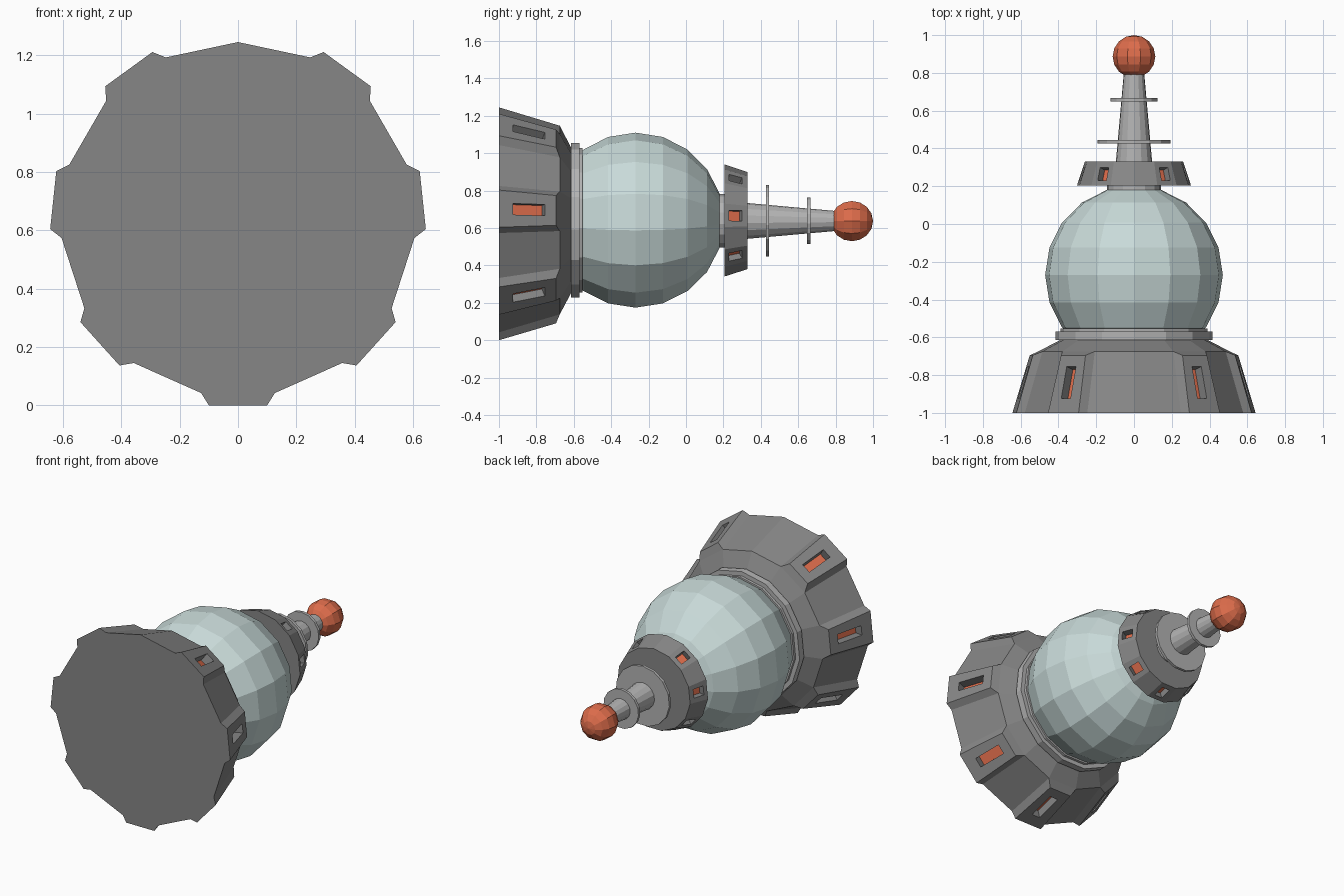
import bpy, bmesh, math

if "Cube" in bpy.data.objects:
    bpy.data.objects.remove(bpy.data.objects["Cube"])

CZ = 0.637            # height of the long axis, which runs along y
SIDES = 15
HALF = math.pi / SIDES


def material(name, rgb):
    m = bpy.data.materials.new(name)
    m.diffuse_color = (*rgb, 1)
    m.use_nodes = True
    m.node_tree.nodes["Principled BSDF"].inputs["Base Color"].default_value = m.diffuse_color
    return m


DARK = material("dark_grey", (0.24, 0.24, 0.24))
LIGHT = material("light_grey", (0.45, 0.45, 0.45))
PALE = material("pale_blue", (0.58, 0.7, 0.69))
ORANGE = material("orange", (0.72, 0.15, 0.07))


def point(angle, r, u, y):
    """Point at radial distance r and sideways offset u around the axis."""
    c, s = math.cos(angle), math.sin(angle)
    return (r * c - u * s, y, CZ + r * s + u * c)


def lathe(name, profile, mats, sides=SIDES, band=None, loops=()):
    """Revolve (y, radius) points; on one band, every other side becomes a window panel."""
    bm = bmesh.new()
    half = math.pi / sides
    rings = [[bm.verts.new(point(-math.pi / 2 + (2 * j - 1) * half, r, 0, y))
              for j in range(sides)] for y, r in profile]
    windows = {(2 * k) % sides for k in range(-3, 4)} if loops else set()
    for i in range(len(rings) - 1):
        for j in range(sides):
            n = (j + 1) % sides
            if i == band and j in windows:
                continue
            bm.faces.new((rings[i][j], rings[i][n], rings[i + 1][n], rings[i + 1][j]))
    if loops:
        (y0, r0), (y1, r1) = profile[band], profile[band + 1]
        foot = (y0, y1, r0 * math.sin(half), r1 * math.sin(half), 0)
        for j in windows:
            a = -math.pi / 2 + 2 * j * half
            prev = None
            for ya, yb, ha, hb, off in (foot, *loops):
                cur = []
                for y, u in ((ya, -ha), (ya, ha), (yb, hb), (yb, -hb)):
                    r = (r0 + (r1 - r0) * (y - y0) / (y1 - y0)) * math.cos(half) + off
                    cur.append(bm.verts.new(point(a, r, u, y)))
                if prev:
                    for q in range(4):
                        w = (q + 1) % 4
                        bm.faces.new((prev[q], prev[w], cur[w], cur[q]))
                prev = cur
            bm.faces.new(prev).material_index = 1      # glowing floor
    bmesh.ops.remove_doubles(bm, verts=bm.verts, dist=1e-5)
    # flat end caps meet in one n-gon each
    bmesh.ops.holes_fill(bm, edges=[e for e in bm.edges if e.is_boundary], sides=0)
    bmesh.ops.recalc_face_normals(bm, faces=bm.faces)
    me = bpy.data.meshes.new(name)
    bm.to_mesh(me)
    bm.free()
    for m in mats:
        me.materials.append(m)
    ob = bpy.data.objects.new(name, me)
    bpy.context.collection.objects.link(ob)
    return ob


def ball(name, y, r, rings, sides, mat):
    prof = [(y - r * math.cos(math.pi * i / rings), r * math.sin(math.pi * i / rings))
            for i in range(rings + 1)]
    lathe(name, prof, [mat], sides)


def disc(name, y0, y1, r, mat):
    lathe(name, [(y0, r), (y1, r)], [mat])


# flared base with raised window frames
lathe("flared_base", [(-1, 0.608), (-0.675, 0.51), (-0.61, 0.385)], [DARK, ORANGE], band=0,
      loops=[(-1, -0.695, 0.1, 0.08, 0.042),
             (-0.925, -0.755, 0.03, 0.03, 0.042),
             (-0.941, -0.771, 0.03, 0.03, -0.018)])

# rings between base and globe
disc("lower_ring", -0.615, -0.57, 0.418, LIGHT)
disc("lower_collar", -0.575, -0.553, 0.39, LIGHT)

# globe body
ball("globe", -0.27, 0.473, 10, SIDES, PALE)

# upper cabin with recessed windows
disc("neck", 0.16, 0.21, 0.145, LIGHT)
lathe("upper_cabin", [(0.205, 0.303), (0.33, 0.262)], [DARK, ORANGE], band=0,
      loops=[(0.23, 0.3, 0.028, 0.028, 0),
             (0.215, 0.285, 0.028, 0.028, -0.045)])

# mast, discs and tip
lathe("mast", [(0.325, 0.097), (0.8, 0.054)], [LIGHT])
disc("large_mast_disc", 0.427, 0.445, 0.193, LIGHT)
disc("small_mast_disc", 0.648, 0.666, 0.126, LIGHT)
ball("tip_ball", 0.887, 0.113, 8, 10, ORANGE)
